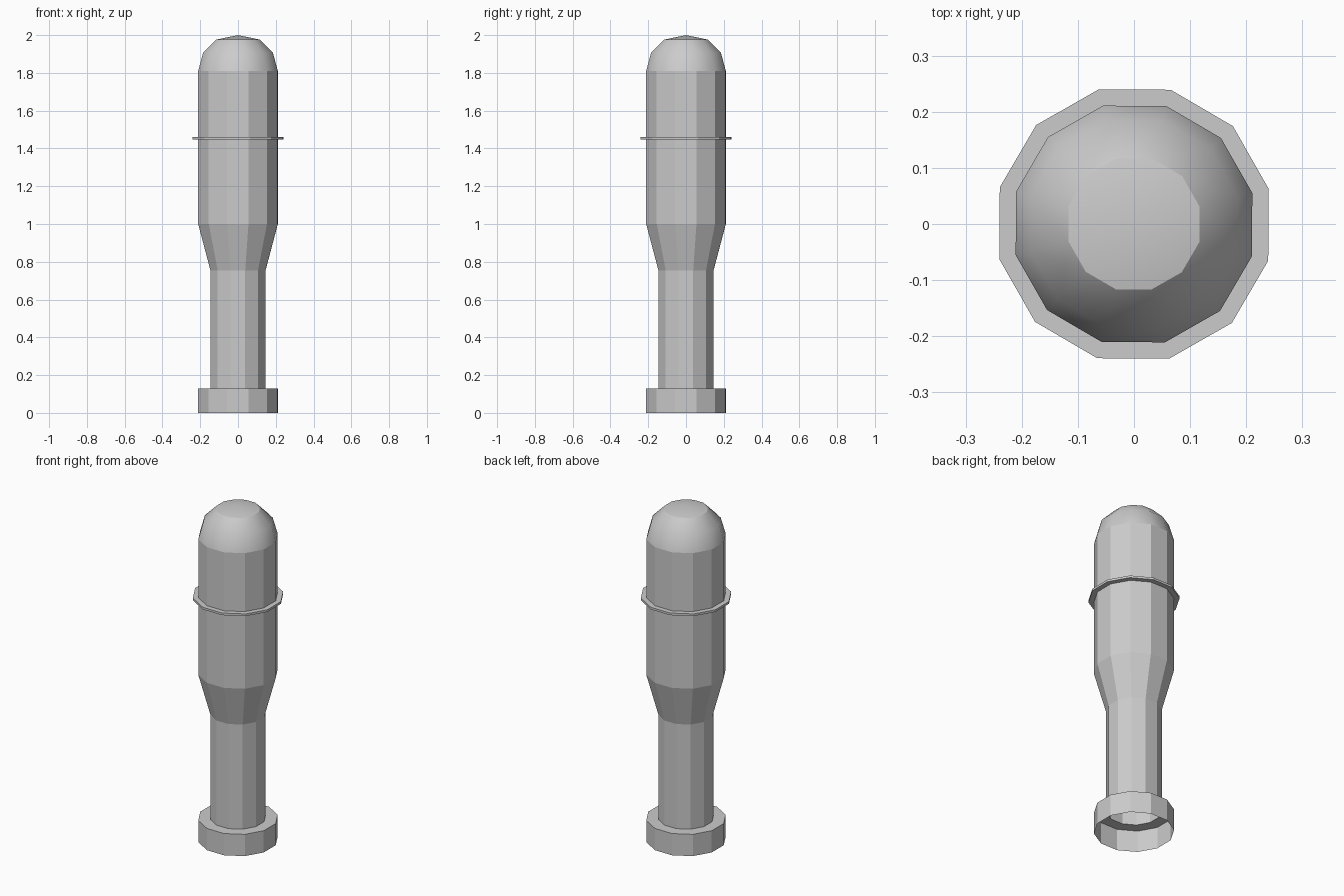
import bpy, bmesh, math

if "Cube" in bpy.data.objects:
    bpy.data.objects.remove(bpy.data.objects["Cube"])

SIDES = 12
TURN = math.radians(14.7)


def lathe(name, profile, smooth=False, sharp_ring=None, closed=False):
    """Revolve (radius, z) points; radius 0 makes a pole."""
    bm = bmesh.new()
    rings = []
    for r, z in profile:
        if r == 0:
            rings.append([bm.verts.new((0, 0, z))] * SIDES)
        else:
            rings.append([bm.verts.new((r * math.cos(TURN + i * math.tau / SIDES),
                                        r * math.sin(TURN + i * math.tau / SIDES), z))
                          for i in range(SIDES)])
    pairs = list(zip(rings, rings[1:]))
    if closed:
        pairs.append((rings[-1], rings[0]))
    for a, b in pairs:
        for i in range(SIDES):
            j = (i + 1) % SIDES
            loop = list(dict.fromkeys([a[i], a[j], b[j], b[i]]))
            bm.faces.new(loop).smooth = smooth
    # Crisp edge around the flat cap
    if sharp_ring is not None:
        ring = set(rings[sharp_ring])
        for e in bm.edges:
            if set(e.verts) <= ring:
                e.smooth = False
    mesh = bpy.data.meshes.new(name)
    bm.to_mesh(mesh)
    bm.free()
    obj = bpy.data.objects.new(name, mesh)
    bpy.context.collection.objects.link(obj)
    return obj


# Hollow base collar, open underneath, with its shoulder
lathe("base_collar", [(0.218, 0), (0.218, 0.13), (0.151, 0.13)])

# Handle flaring into the barrel
lathe("handle_and_barrel", [(0.151, 0.13), (0.151, 0.755), (0.218, 1.0), (0.218, 1.81)])

# Rounded top with a shallow cap
lathe("dome", [(0.218, 1.81), (0.191, 1.907), (0.121, 1.976), (0, 2.0)],
      smooth=True, sharp_ring=2)

# Thin band round the barrel
lathe("band", [(0.216, 1.448), (0.248, 1.448), (0.248, 1.461), (0.216, 1.461)], closed=True)
